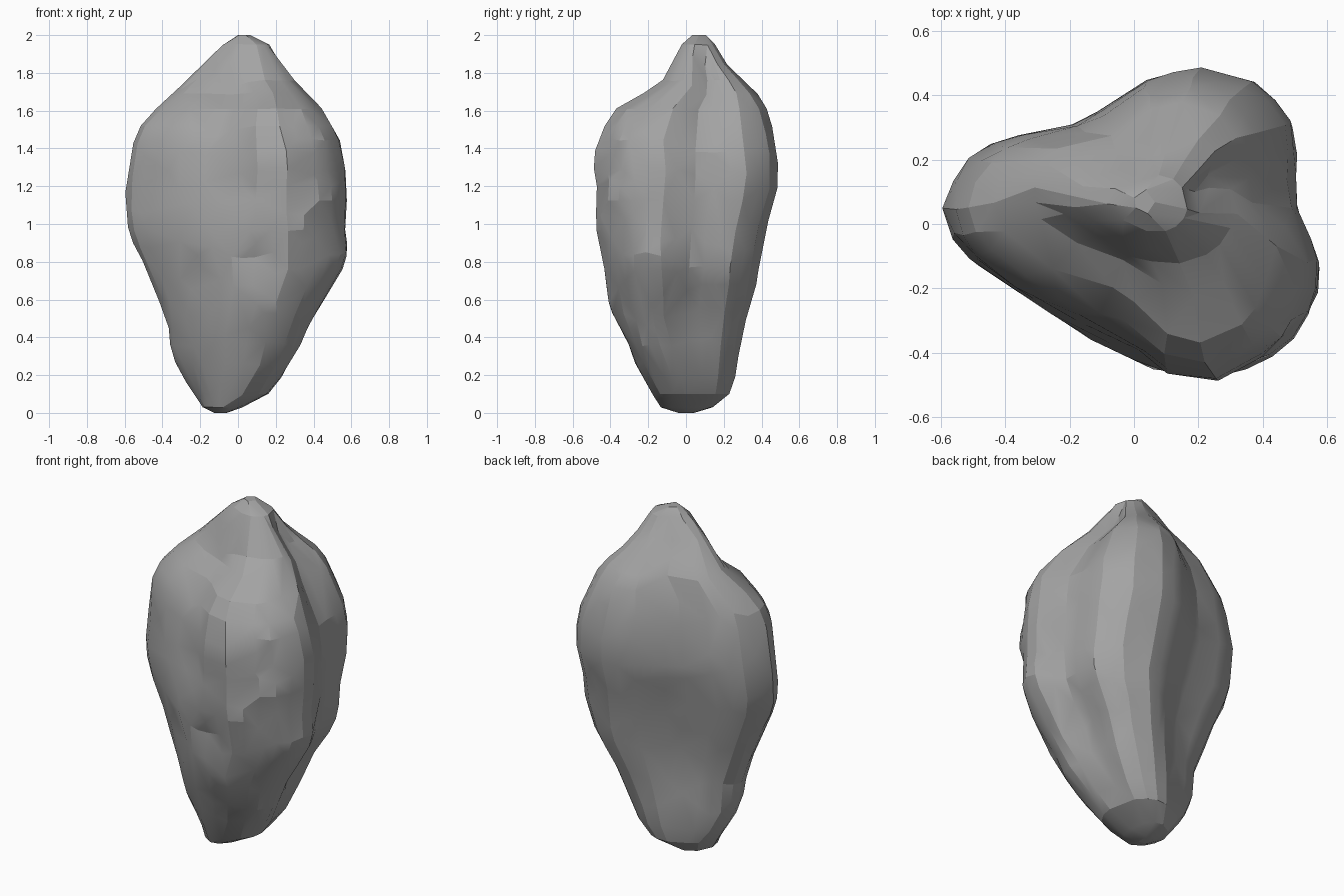
import bpy, bmesh, math
from mathutils import Vector, noise

if "Cube" in bpy.data.objects:
    bpy.data.objects.remove(bpy.data.objects["Cube"])

# Three-lobed plan outline (counter-clockwise from the left lobe)
OUTLINE = [(-.58, .05), (-.54, -.06), (-.32, -.235), (-.11, -.385), (.1, -.465), (.26, -.48),
           (.45, -.39), (.56, -.24), (.58, -.13), (.55, -.02), (.515, .08), (.51, .2),
           (.49, .31), (.4, .43), (.22, .485), (.06, .455), (-.15, .315), (-.41, .26), (-.54, .18)]

# Level: z, x min, x max, y min, y max, roundness, right groove, front-left hollow
LEVELS = [(0, -.12, -.05, -.04, .04, .9, 0, 0), (.03, -.18, .02, -.13, .14, .8, 0, 0),
          (.1, -.23, .16, -.18, .23, .6, .01, 0),
          (.27, -.33, .29, -.27, .275, .35, .03, 0),
          (.45, -.37, .375, -.36, .31, .2, .03, 0), (.6, -.42, .46, -.415, .35, .1, .03, 0),
          (.76, -.49, .55, -.44, .38, .05, .03, 0), (.97, -.575, .575, -.475, .42, 0, .02, .01),
          (1.2, -.585, .58, -.48, .48, 0, .02, .04), (1.38, -.56, .56, -.485, .48, 0, .03, .07),
          (1.52, -.51, .5, -.44, .45, 0, .04, .09), (1.61, -.43, .45, -.37, .42, 0, .05, .09),
          (1.69, -.34, .38, -.22, .37, 0, .06, .05), (1.76, -.27, .3, -.13, .3, .05, .05, .01),
          (1.85, -.18, .23, -.08, .21, .2, .03, 0), (1.95, -.075, .16, -.025, .15, .5, 0, 0),
          (2.0, 0, .06, .03, .1, .9, 0, 0)]


def sample_outline(count):
    """Evenly spaced points around the closed outline."""
    pts = [Vector(p) for p in OUTLINE]
    n = len(pts)
    lengths = [(pts[(i + 1) % n] - pts[i]).length for i in range(n)]
    total, out = sum(lengths), []
    for k in range(count):
        d, i = total * k / count, 0
        while d > lengths[i]:
            d -= lengths[i]
            i += 1
        out.append(pts[i].lerp(pts[(i + 1) % n], d / lengths[i]))
    return out


def bump(p, centre, radius):
    return math.exp(-((p - Vector(centre)).length / radius) ** 2)


def blend(k, t):
    """Levels k to k+1: linear in height, smooth (spline) in extents."""
    last = len(LEVELS) - 1
    a, b = LEVELS[k], LEVELS[k + 1]
    p, q = LEVELS[max(0, k - 1)], LEVELS[min(last, k + 2)]
    h = b[0] - a[0]
    out = [a[0] + h * t]
    for i in range(1, 8):
        m0 = (b[i] - p[i]) / (b[0] - p[0]) * h
        m1 = (q[i] - a[i]) / (q[0] - a[0]) * h
        out.append((2 * t**3 - 3 * t**2 + 1) * a[i] + (t**3 - 2 * t**2 + t) * m0
                   + (3 * t**2 - 2 * t**3) * b[i] + (t**3 - t**2) * m1)
    return out


def section(level, base):
    """Fit the outline into one level's extents, then hollow the valleys."""
    z, x0, x1, y0, y1, rnd, groove, hollow = level
    ring = []
    for p in base:
        u, v = p.x / .58, p.y / .483
        r = math.hypot(u, v)
        u, v = u + (u / r - u) * rnd, v + (v / r - v) * rnd
        g = groove * bump(p, (.51, .09), .16)
        h = hollow * bump(p, (-.11, -.38), .22)
        ring.append(Vector(((x0 + x1) / 2 + u * (x1 - x0) / 2 - g + h * .5,
                            (y0 + y1) / 2 + v * (y1 - y0) / 2 + h * .85, z)))
    return ring


# Loft the boulder
base = sample_outline(38)
rings = []
for k in range(len(LEVELS) - 1):
    steps = max(1, round((LEVELS[k + 1][0] - LEVELS[k][0]) / .08))
    rings += [section(blend(k, s / steps), base) for s in range(steps)]
rings.append(section(LEVELS[-1], base))

# Chipped dents: centre, radius, depth
DENTS = [((.12, -.46, .85), .08, .035), ((-.48, .05, .8), .1, .012),
         ((-.15, .25, .6), .25, .02)]

bm = bmesh.new()
loops = []
for ring in rings:
    row = []
    for co in ring:
        out = Vector((co.x, co.y, 0)).normalized()
        fade = max(0, min(1, co.z / .3, (2 - co.z) / .4))
        # Rough on the front and right, smooth on the back left
        rough = .01 + .018 * max(0, out.dot(Vector((.7, -.7, 0))))
        push = .005 + rough * fade * noise.noise(co * 6.5 + Vector((3, 7, 1)))
        for c, radius, depth in DENTS:
            push -= depth * bump(co, c, radius)
        row.append(bm.verts.new(co + out * push))
    loops.append(row)
n = len(base)
for lo, hi in zip(loops, loops[1:]):
    for i in range(n):
        j = (i + 1) % n
        bm.faces.new((lo[i], lo[j], hi[j], hi[i]))
# Bottom and top caps
bm.faces.new(loops[0])
bm.faces.new(loops[-1])
bmesh.ops.recalc_face_normals(bm, faces=bm.faces)
mesh = bpy.data.meshes.new("boulder")
bm.to_mesh(mesh)
bm.free()
rock = bpy.data.objects.new("boulder", mesh)
bpy.context.collection.objects.link(rock)

# Dark grey stone
stone = bpy.data.materials.new("stone")
stone.diffuse_color = (.37, .37, .37, 1)
stone.use_nodes = True
stone.node_tree.nodes["Principled BSDF"].inputs["Base Color"].default_value = stone.diffuse_color
mesh.materials.append(stone)

# Irregular facets
dec = rock.modifiers.new("facets", 'DECIMATE')
dec.ratio = .4
bpy.context.view_layer.objects.active = rock
rock.select_set(True)
bpy.ops.object.modifier_apply(modifier=dec.name)
bpy.ops.object.shade_smooth_by_angle(angle=math.radians(16))
